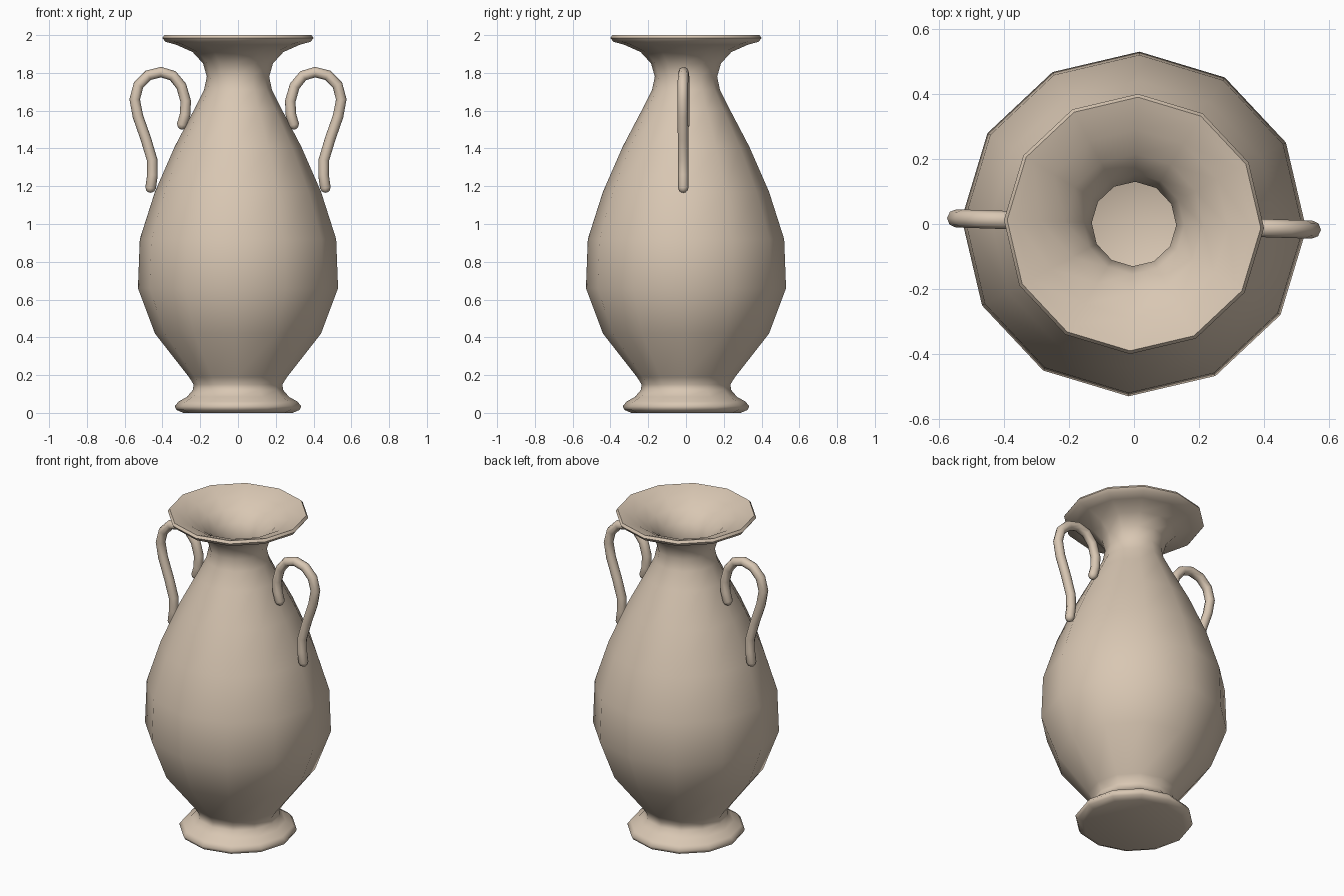
import bpy, bmesh, math
from mathutils import Matrix, Vector

cube = bpy.data.objects.get("Cube")
if cube:
    bpy.data.objects.remove(cube, do_unlink=True)

SIDES = 12
TURN = Matrix.Rotation(math.radians(-1.8), 4, 'Z')

clay = bpy.data.materials.new("pale_clay")
clay.use_nodes = True
clay.diffuse_color = (0.69, 0.57, 0.45, 1)
clay.node_tree.nodes["Principled BSDF"].inputs["Base Color"].default_value = (0.69, 0.57, 0.45, 1)


def finish(name, mesh, angle):
    mesh.materials.clear()
    mesh.materials.append(clay)
    ob = bpy.data.objects.new(name, mesh)
    bpy.context.collection.objects.link(ob)
    bpy.ops.object.select_all(action='DESELECT')
    ob.select_set(True)
    bpy.context.view_layer.objects.active = ob
    bpy.ops.object.shade_smooth_by_angle(angle=math.radians(angle))
    return ob


# Vase wall as one (radius, height) profile: foot, belly, neck, lip, then inside
outside = [(0, 0), (0.29, 0), (0.325, 0.015), (0.335, 0.035), (0.315, 0.06),
           (0.27, 0.085), (0.24, 0.12), (0.235, 0.15), (0.26, 0.19),
           (0.44, 0.42), (0.53, 0.66), (0.52, 0.92), (0.44, 1.17),
           (0.335, 1.41), (0.23, 1.61), (0.18, 1.71), (0.165, 1.78),
           (0.185, 1.85), (0.24, 1.91), (0.33, 1.95), (0.385, 1.965),
           (0.4, 1.985), (0.39, 2)]
inside = [(0.365, 1.993), (0.29, 1.965), (0.215, 1.92), (0.155, 1.86),
          (0.13, 1.78), (0.145, 1.71), (0.195, 1.61), (0.3, 1.41),
          (0.405, 1.17), (0.485, 0.92), (0.495, 0.66), (0.405, 0.42),
          (0.22, 0.2), (0, 0.2)]

bm = bmesh.new()
ring = [bm.verts.new((r, 0, z)) for r, z in outside + inside]
edges = [bm.edges.new(pair) for pair in zip(ring, ring[1:])]
bmesh.ops.spin(bm, geom=ring + edges, cent=(0, 0, 0), axis=(0, 0, 1),
               angle=math.tau, steps=SIDES, use_merge=False)
bmesh.ops.remove_doubles(bm, verts=bm.verts, dist=0.001)
bmesh.ops.recalc_face_normals(bm, faces=bm.faces)
bm.transform(TURN)
mesh = bpy.data.meshes.new("vase_body")
bm.to_mesh(mesh)
bm.free()
finish("vase_body", mesh, 65)

# Handle path on one side, with rounded ends
path = [(0.296, 1.525), (0.28, 1.58), (0.277, 1.65), (0.3, 1.73),
        (0.345, 1.785), (0.408, 1.804), (0.475, 1.787), (0.527, 1.735),
        (0.547, 1.66), (0.53, 1.57), (0.488, 1.45), (0.455, 1.34),
        (0.453, 1.26), (0.463, 1.19)]


def rounded_tip(end, before):
    a, b = Vector(end), Vector(before)
    d = (a - b).normalized()
    return [(a + d * step, size) for step, size in ((0.015, 0.75), (0.023, 0.35), (0.025, 0.02))]


def handle(name, turn):
    pts = rounded_tip(path[0], path[1])[::-1]
    pts += [(p, 1) for p in path]
    pts += rounded_tip(path[-1], path[-2])
    curve = bpy.data.curves.new(name + "_path", 'CURVE')
    curve.dimensions = '3D'
    curve.bevel_depth = 0.028
    curve.bevel_resolution = 2
    curve.use_fill_caps = True
    spline = curve.splines.new('POLY')
    spline.points.add(len(pts) - 1)
    for point, ((x, z), size) in zip(spline.points, pts):
        point.co = (x, 0, z, 1)
        point.radius = size
    helper = bpy.data.objects.new(name + "_path", curve)
    bpy.context.collection.objects.link(helper)
    bpy.context.view_layer.update()
    tube = bpy.data.meshes.new_from_object(
        helper.evaluated_get(bpy.context.evaluated_depsgraph_get()))
    bpy.data.objects.remove(helper, do_unlink=True)
    tube.name = name
    tube.transform(TURN @ Matrix.Rotation(turn, 4, 'Z'))
    finish(name, tube, 70)


handle("left_handle", 0)
handle("right_handle", math.pi)
